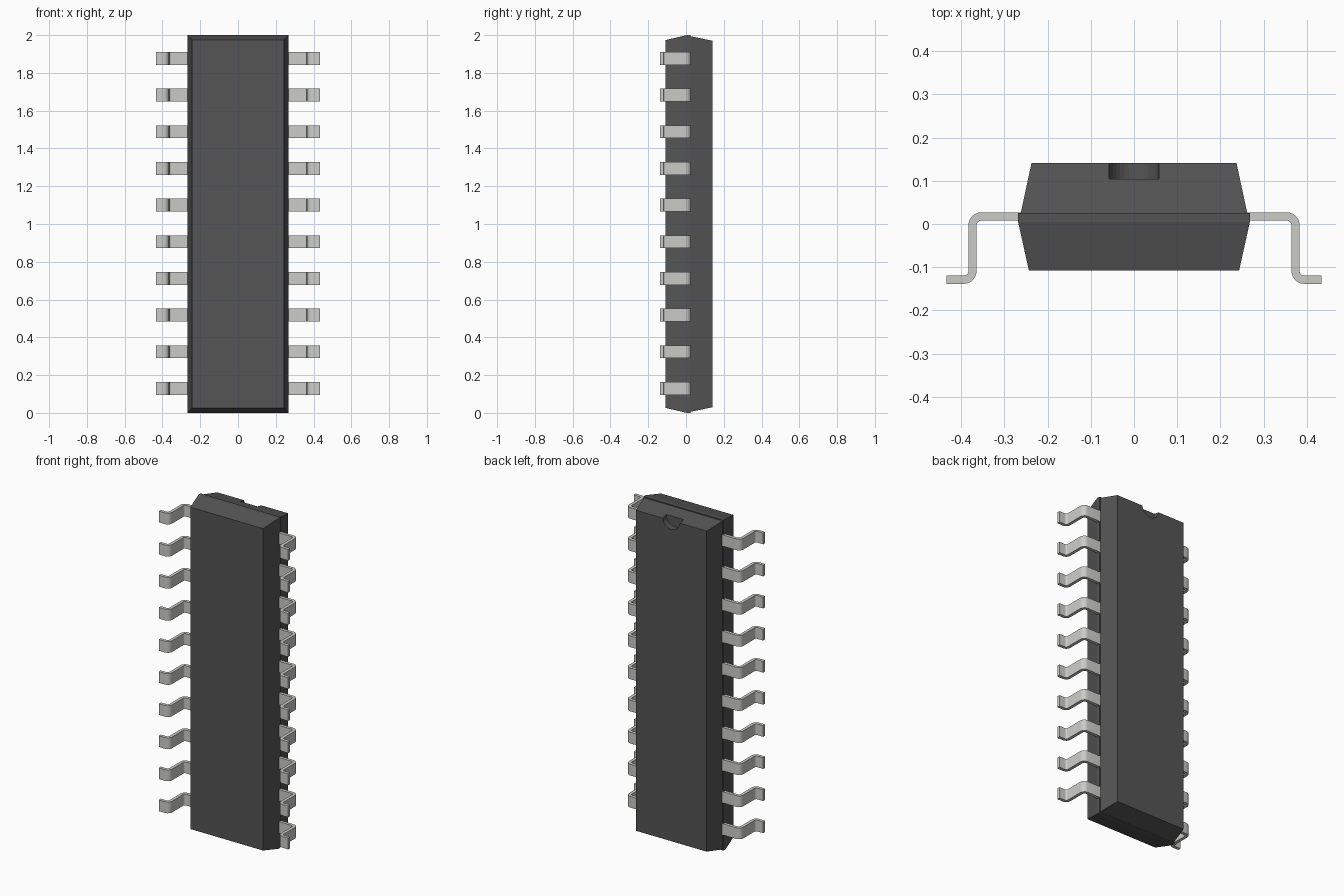
import bpy, bmesh, math

if "Cube" in bpy.data.objects:
    bpy.data.objects.remove(bpy.data.objects["Cube"])


def material(name, color):
    m = bpy.data.materials.new(name)
    m.diffuse_color = (*color, 1)
    m.use_nodes = True
    m.node_tree.nodes["Principled BSDF"].inputs["Base Color"].default_value = m.diffuse_color
    return m


def loft(name, rings, mat):
    """Skin a closed solid through rings of matching points."""
    bm = bmesh.new()
    loops = [[bm.verts.new(p) for p in ring] for ring in rings]
    n = len(loops[0])
    for a, b in zip(loops, loops[1:]):
        for i in range(n):
            j = (i + 1) % n
            bm.faces.new((a[i], a[j], b[j], b[i]))
    bm.faces.new(loops[0])
    bm.faces.new(loops[-1])
    bmesh.ops.recalc_face_normals(bm, faces=bm.faces)
    mesh = bpy.data.meshes.new(name)
    bm.to_mesh(mesh)
    bm.free()
    mesh.materials.append(mat)
    ob = bpy.data.objects.new(name, mesh)
    bpy.context.collection.objects.link(ob)
    return ob


def activate(ob):
    bpy.ops.object.select_all(action='DESELECT')
    ob.select_set(True)
    bpy.context.view_layer.objects.active = ob


dark = material("dark_plastic", (0.09, 0.09, 0.09))
metal = material("lead_metal", (0.6, 0.6, 0.57))

# Package body: tapered halves meeting at a small parting-line step
# (y, half width, inset at the two ends)
sections = [(-0.108, 0.243, 0.026), (0.005, 0.268, 0.0), (0.025, 0.268, 0.0),
            (0.025, 0.262, 0.006), (0.141, 0.237, 0.03)]
body = loft("package_body",
            [[(-w, y, d), (w, y, d), (w, y, 2 - d), (-w, y, 2 - d)]
             for y, w, d in sections], dark)

# Half-round orientation notch
bpy.ops.mesh.primitive_cylinder_add(vertices=32, radius=0.058, depth=0.1,
                                    location=(0, 0.154, 1.975),
                                    rotation=(math.pi / 2, 0, 0))
cutter = bpy.context.object
cutter.name = "notch_cutter"
cutter.hide_render = True
cutter.data.materials.append(dark)
cut = body.modifiers.new("notch", 'BOOLEAN')
cut.operation = 'DIFFERENCE'
cut.object = cutter
cut.solver = 'EXACT'
activate(body)
bpy.ops.object.modifier_apply(modifier=cut.name)
bpy.data.objects.remove(cutter)

# Bent lead: cross-sections swept along a centre line with two round bends
T, R, H, SEG = 0.0095, 0.0205, 0.034, 6
X, TOP, FOOT = 0.3735, 0.0175, -0.129
path = [(0.25, TOP, 90)]                      # x, y, angle of section normal
for i in range(SEG + 1):                      # shoulder bend
    a = 90 - 90 * i / SEG
    r = math.radians(a)
    path.append((X - R + R * math.cos(r), TOP - R + R * math.sin(r), a))
for i in range(SEG + 1):                      # foot bend
    a = 90 * i / SEG
    r = math.radians(a)
    path.append((X + R - R * math.cos(r), FOOT + R - R * math.sin(r), a))
path.append((0.433, FOOT, 90))


def lead(side, index, z):
    rings = []
    for x, y, a in path:
        nx, ny = T * math.cos(math.radians(a)), T * math.sin(math.radians(a))
        rings.append([(side * (x + s * nx), y + s * ny, z + h)
                      for s, h in ((-1, -H), (1, -H), (1, H), (-1, H))])
    ob = loft(f"lead_{'right' if side > 0 else 'left'}_{index + 1}", rings, metal)
    activate(ob)
    bpy.ops.object.shade_smooth_by_angle(angle=math.radians(30))


# Ten leads along each long side
for k in range(10):
    for side in (-1, 1):
        lead(side, k, 1.003 + (k - 4.5) * 0.1942)
